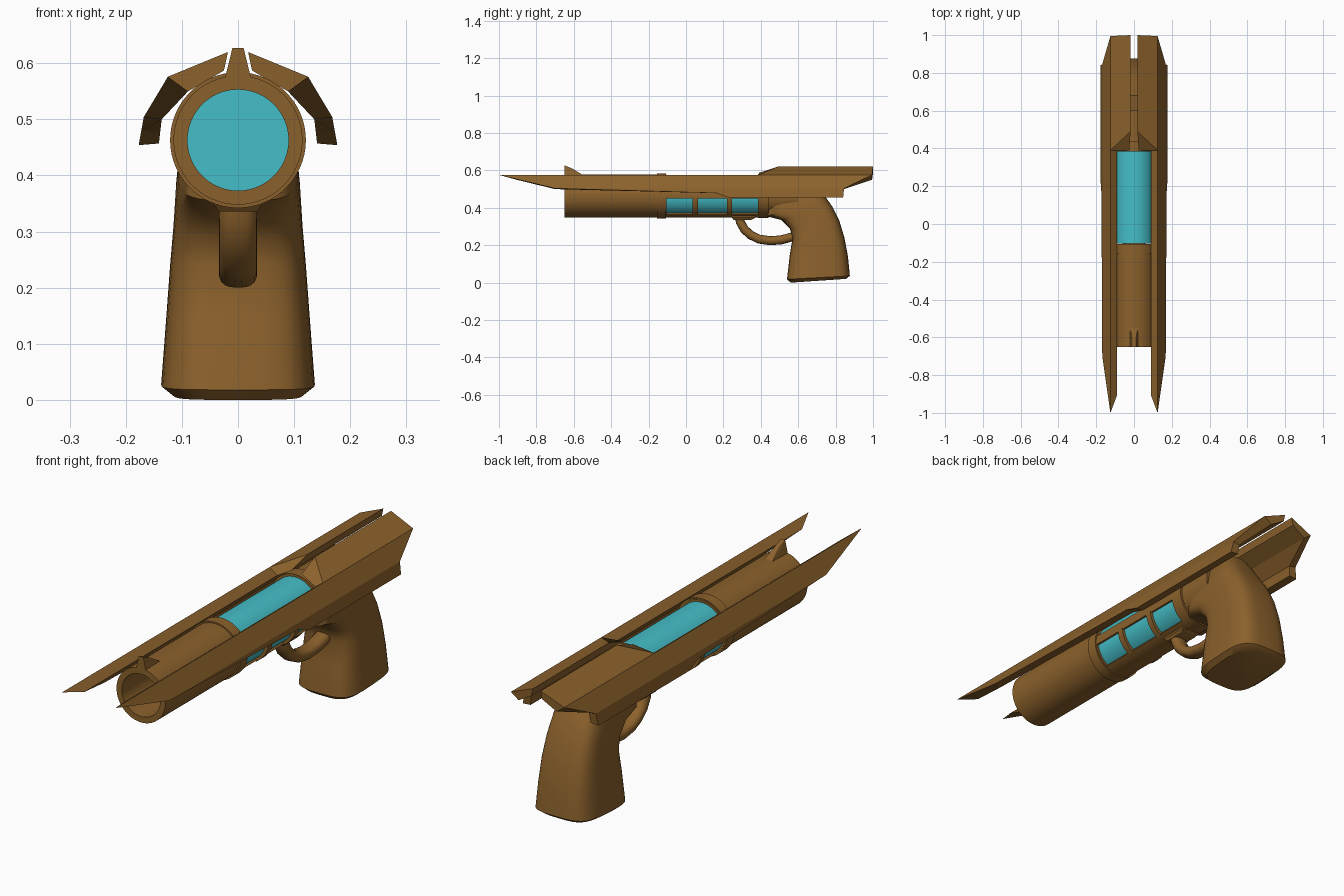
import bpy, bmesh
from math import sin, cos, pi, radians, copysign
from mathutils import Vector

if "Cube" in bpy.data.objects:
    bpy.data.objects.remove(bpy.data.objects["Cube"])

AXIS_Z = 0.463


def material(name, rgb):
    m = bpy.data.materials.new(name)
    m.diffuse_color = (*rgb, 1)
    m.use_nodes = True
    m.node_tree.nodes["Principled BSDF"].inputs["Base Color"].default_value = m.diffuse_color
    return m


BROWN = material("brown_metal", (0.26, 0.12, 0.025))
TEAL = material("teal_glow", (0.06, 0.52, 0.58))


def finish(bm, name, mat=BROWN, smooth=True):
    bmesh.ops.recalc_face_normals(bm, faces=bm.faces)
    me = bpy.data.meshes.new(name)
    bm.to_mesh(me)
    bm.free()
    ob = bpy.data.objects.new(name, me)
    bpy.context.collection.objects.link(ob)
    me.materials.append(mat)
    if smooth:
        bpy.ops.object.select_all(action='DESELECT')
        ob.select_set(True)
        bpy.context.view_layer.objects.active = ob
        bpy.ops.object.shade_smooth_by_angle(angle=radians(35))
    return ob


def loft(name, rings, mat=BROWN, closed=True, caps=True):
    """Skin a list of equal-length point rings."""
    bm = bmesh.new()
    vs = [[bm.verts.new(p) for p in r] for r in rings]
    n = len(vs[0])
    pairs = list(zip(vs, vs[1:]))
    if not closed:
        pairs.append((vs[-1], vs[0]))
    for a, b in pairs:
        for i in range(n):
            j = (i + 1) % n
            bm.faces.new((a[i], a[j], b[j], b[i]))
    if closed and caps:
        bm.faces.new(vs[0])
        bm.faces.new(vs[-1])
    return finish(bm, name, mat)


def arc_tube(name, y0, y1, r0, r1, a0=0, a1=360):
    """Tube wall around the barrel axis, full or a sector (degrees)."""
    full = a1 - a0 >= 360
    n = max(3, round((a1 - a0) / 6))
    rings = []
    for k in range(n if full else n + 1):
        a = radians(a0 + (a1 - a0) * k / n)
        rings.append([(r * cos(a), y, AXIS_Z + r * sin(a))
                      for r, y in ((r0, y0), (r1, y0), (r1, y1), (r0, y1))])
    return loft(name, rings, closed=not full)


# Barrel with open muzzle, collars and rear housing
arc_tube("barrel", -0.65, -0.105, 0.09, 0.115)
arc_tube("front_collar", -0.155, -0.107, 0.1, 0.121)
arc_tube("rear_collar", 0.385, 0.44, 0.03, 0.117)
arc_tube("rear_housing", 0.43, 0.60, 0.02, 0.108)

# Cage round the glowing core: bottom strip, side strips and window ribs
arc_tube("bottom_strip", -0.11, 0.39, 0.1, 0.116, -122, -58)
for side, flip in (("right", False), ("left", True)):
    def sector(a, b):
        return (180 - b, 180 - a) if flip else (a, b)
    arc_tube(side + "_strip", -0.11, 0.39, 0.1, 0.116, *sector(-7, 14))
    for y0, y1 in ((0.036, 0.064), (0.219, 0.246)):
        arc_tube(side + "_window_rib", y0, y1, 0.1, 0.119, *sector(-60, -5))

# Glowing core
loft("energy_core", [[(0.106 * cos(2 * pi * i / 60), y, AXIS_Z + 0.106 * sin(2 * pi * i / 60))
                      for i in range(60)] for y in (-0.104, 0.388)], TEAL)

# Folded side shells: (outer x, outer z, inner x, inner z) at each fold
FOLDS = ((0.018, 0.62, 0.025, 0.587), (0.125, 0.576, 0.089, 0.55),
         (0.168, 0.504, 0.136, 0.50), (0.177, 0.454, 0.141, 0.457))
# outline: (fold position, outer y, inner y)
OUTLINE = ((0, 0.49, 0.39), (0, 1, 1), (1, 0.995, 0.995), (2, 0.845, 0.845), (3, 0.84, 0.84),
           (3, 0.23, 0.23), (2.5, 0.16, 0.16), (2, -0.70, -0.70), (1, -1, -0.905), (1, 0.39, 0.39))
bm = bmesh.new()
outer, inner = [], []
for t, yo, yi in OUTLINE:
    k = min(int(t), 2)
    f = t - k
    xo, zo, xi, zi = [p + (q - p) * f for p, q in zip(FOLDS[k], FOLDS[k + 1])]
    outer.append(bm.verts.new((xo, yo, zo)))
    inner.append(bm.verts.new((xi, yi, zi)))
for face in ((0, 1, 2, 9), (9, 2, 3, 7, 8), (7, 3, 4, 5, 6)):
    bm.faces.new([outer[i] for i in face])
    bm.faces.new([inner[i] for i in reversed(face)])
for i in range(10):
    j = (i + 1) % 10
    bm.faces.new((outer[i], inner[i], inner[j], outer[j]))
shell = finish(bm, "side_shells", smooth=False)
shell.modifiers.new("mirror", 'MIRROR').use_mirror_merge = False

# Front sight fin
bm = bmesh.new()
for x, y, z in ((0.024, -0.65, 0.57), (0.01, -0.65, 0.627), (0.01, -0.61, 0.611), (0.02, -0.545, 0.572)):
    for s in (-1, 1):
        bm.verts.new((s * x, y, z))
bmesh.ops.convex_hull(bm, input=bm.verts)
finish(bm, "front_sight", smooth=False)


def spow(v, e):
    return copysign(abs(v) ** e, v)


# Grip: rounded-square sections (front y, front z, back y, back z, half width)
SECTIONS = ((0.56, 0.0, 0.855, 0.02, 0.115), (0.54, 0.018, 0.876, 0.036, 0.137),
            (0.555, 0.15, 0.866, 0.14, 0.128), (0.57, 0.24, 0.847, 0.24, 0.121),
            (0.555, 0.29, 0.82, 0.33, 0.115), (0.51, 0.335, 0.78, 0.41, 0.111),
            (0.43, 0.355, 0.745, 0.46, 0.107), (0.42, 0.46, 0.70, 0.53, 0.09),
            (0.43, 0.52, 0.68, 0.56, 0.05))
rings = []
for fy, fz, by, bz, w in SECTIONS:
    front, back = Vector((0, fy, fz)), Vector((0, by, bz))
    mid, half = (front + back) / 2, (back - front) / 2
    ring = []
    for i in range(40):
        a = 2 * pi * i / 40
        ring.append(mid + half * spow(sin(a), 0.55) + Vector((w * spow(cos(a), 0.55), 0, 0)))
    rings.append(ring)
loft("grip", rings)

# Trigger guard: oval section swept along a curved path
PATH = [Vector((0, y, z)) for y, z in ((0.285, 0.365), (0.29, 0.325), (0.312, 0.285), (0.345, 0.255),
                                       (0.39, 0.233), (0.45, 0.224), (0.51, 0.229), (0.59, 0.25))]
rings = []
for i, p in enumerate(PATH):
    d = (PATH[min(i + 1, len(PATH) - 1)] - PATH[max(i - 1, 0)]).normalized()
    nrm = Vector((0, -d.z, d.y))
    rings.append([p + nrm * 0.024 * sin(a) + Vector((0.034 * spow(cos(a), 0.7), 0, 0))
                  for a in (2 * pi * k / 20 for k in range(20))])
loft("trigger_guard", rings)

# Mount plate under the barrel
loft("guard_mount", [[(-w, y, z), (w, y, z), (w, y1, z), (-w, y1, z)]
                     for w, y, y1, z in ((0.034, 0.255, 0.35, 0.336), (0.042, 0.245, 0.37, 0.347),
                                         (0.042, 0.245, 0.37, 0.36))])
